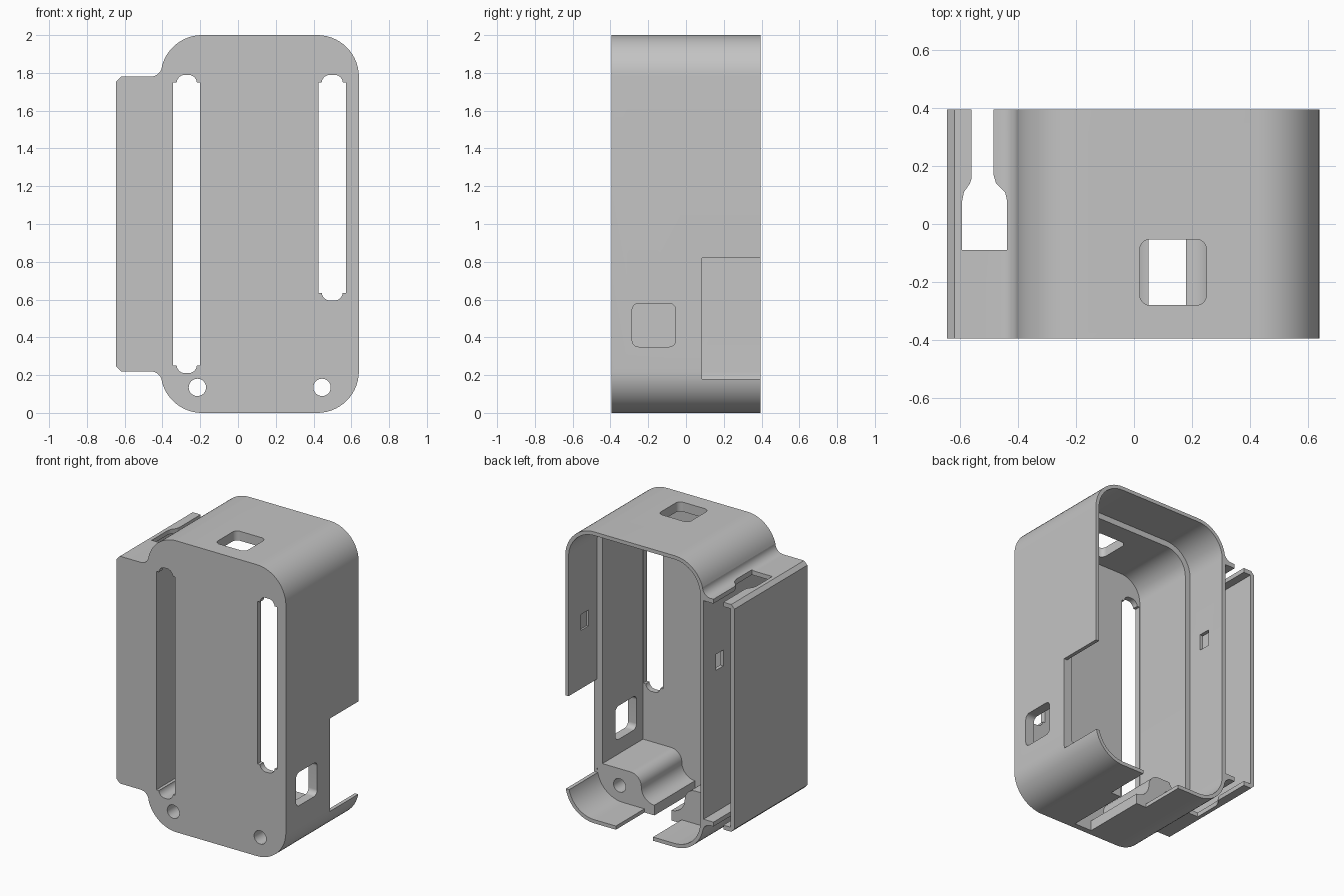
import bpy, bmesh
from math import sin, cos, radians

if "Cube" in bpy.data.objects:
    bpy.data.objects.remove(bpy.data.objects["Cube"], do_unlink=True)

grey = bpy.data.materials.new("matte_grey")
grey.use_nodes = True
grey.diffuse_color = (0.55, 0.55, 0.55, 1)
grey.node_tree.nodes["Principled BSDF"].inputs["Base Color"].default_value = grey.diffuse_color

FRONT, BACK, OPEN = -0.395, 0.395, 0.6
RIM = 0.085          # depth where the thick wall steps to the thin lip
MID = 0.115          # centre line of the main compartment


def arc(cx, cy, r, a0, a1, n=14):
    angles = [radians(a0 + (a1 - a0) * i / n) for i in range(n + 1)]
    return [(cx + r * cos(a), cy + r * sin(a)) for a in angles]


def rect(x0, x1, y0, y1, r=0):
    if not r:
        return [(x0, y0), (x1, y0), (x1, y1), (x0, y1)]
    return (arc(x1 - r, y1 - r, r, 0, 90) + arc(x0 + r, y1 - r, r, 90, 180)
            + arc(x0 + r, y0 + r, r, 180, 270) + arc(x1 - r, y0 + r, r, 270, 360))


def prism(name, pts, axis, lo, hi):
    """Extrude a 2D profile along an axis."""
    place = {"X": lambda a, b, d: (d, a, b),
             "Y": lambda a, b, d: (a, d, b),
             "Z": lambda a, b, d: (a, b, d)}[axis]
    bm = bmesh.new()
    ends = [[bm.verts.new(place(a, b, d)) for a, b in pts] for d in (lo, hi)]
    for ring in ends:
        bm.faces.new(ring)
    for i in range(len(pts)):
        j = (i + 1) % len(pts)
        bm.faces.new((ends[0][i], ends[0][j], ends[1][j], ends[1][i]))
    bmesh.ops.remove_doubles(bm, verts=bm.verts, dist=1e-5)
    bmesh.ops.recalc_face_normals(bm, faces=bm.faces)
    mesh = bpy.data.meshes.new(name)
    bm.to_mesh(mesh)
    bm.free()
    mesh.materials.append(grey)
    obj = bpy.data.objects.new(name, mesh)
    bpy.context.collection.objects.link(obj)
    return obj


# Outer shell: rounded body with a side pocket, mirrored top to bottom
upper = (arc(0.42, 1.78, 0.22, 0, 90) + arc(-0.19, 1.78, 0.22, 90, 165)
         + arc(-0.4625, 1.84, 0.06, 0, -90) + [(-0.62, 1.78), (-0.645, 1.755)])
case = prism("case_shell", upper + [(x, 2 - z) for x, z in reversed(upper)],
             "Y", FRONT, BACK)


def cut(pts, axis, lo, hi):
    cutter = prism("cutter", pts, axis, lo, hi)
    cutter.hide_render = True
    bpy.context.view_layer.objects.active = case
    mod = case.modifiers.new("cut", "BOOLEAN")
    mod.operation, mod.solver, mod.object = "DIFFERENCE", "EXACT", cutter
    bpy.ops.object.modifier_apply(modifier=mod.name)
    bpy.data.objects.remove(cutter, do_unlink=True)


# Main cavity, whose floor leaves two screw bosses
boss = [(0.575, 0.25)] + arc(0.36, 0.17, 0.08, 90, 180) + arc(0.18, 0.17, 0.1, 0, -90)
cavity = (arc(0.42, 1.78, 0.155, 0, 90) + arc(-0.19, 1.78, 0.155, 90, 180)
          + [(2 * MID - x, z) for x, z in boss] + boss[::-1])
cut(cavity, "Y", FRONT + 0.04, OPEN)

# Thin lip around the open back
cut(rect(-0.385, 0.615, 0.025, 1.975, 0.195), "Y", RIM, OPEN)

# Side pocket and its keyhole slot through both ends
cut(rect(-0.615, -0.41, 0.25, 1.75), "Y", FRONT + 0.03, OPEN)
key = ([(-0.485, OPEN), (-0.56, OPEN), (-0.56, 0.16), (-0.566, 0.14), (-0.587, 0.11),
        (-0.593, 0.08), (-0.593, -0.09), (-0.438, -0.09), (-0.438, 0.08),
        (-0.445, 0.11), (-0.476, 0.14), (-0.485, 0.17)])
cut(key, "Z", -0.2, 2.2)

# Long front slots with narrower rounded ends
for x0, x1, z0, z1 in ((-0.343, -0.2, 0.21, 1.79), (0.425, 0.573, 0.595, 1.79)):
    cut(rect(x0, x1, z0 + 0.04, z1 - 0.04), "Y", -0.6, 0.2)
    cut(rect(x0 + 0.018, x1 - 0.018, z0, z1, 0.045), "Y", -0.6, 0.2)

# Screw holes
for x in (MID - 0.33, MID + 0.33):
    cut(arc(x, 0.135, 0.046, 0, 348.75, 31), "Y", -0.6, 0.2)

# Button openings in the top and the side wall
cut(rect(0.02, 0.25, -0.28, -0.053, 0.035), "Z", 1.8, 2.2)
cut(rect(-0.285, -0.055, 0.35, 0.58, 0.035), "X", 0.5, 0.8)

# Floor slot, wider behind the bosses, and the side wall notch
cut(rect(0.05, 0.18, FRONT + 0.04, OPEN), "Z", -0.2, 0.2)
cut(rect(MID - 0.141, MID + 0.141, RIM, OPEN), "Z", -0.2, 0.2)
cut(rect(RIM + 0.001, OPEN, 0.18, 0.82), "X", 0.5, 0.8)

# Small catches for a lid in the lip walls
for lo, hi in ((-0.43, -0.37), (0.6, 0.628)):
    cut(rect(0.18, 0.26, 1.22, 1.33), "X", lo, hi)

bpy.ops.object.select_all(action="DESELECT")
case.select_set(True)
bpy.context.view_layer.objects.active = case
bpy.ops.object.shade_smooth_by_angle(angle=radians(30))
